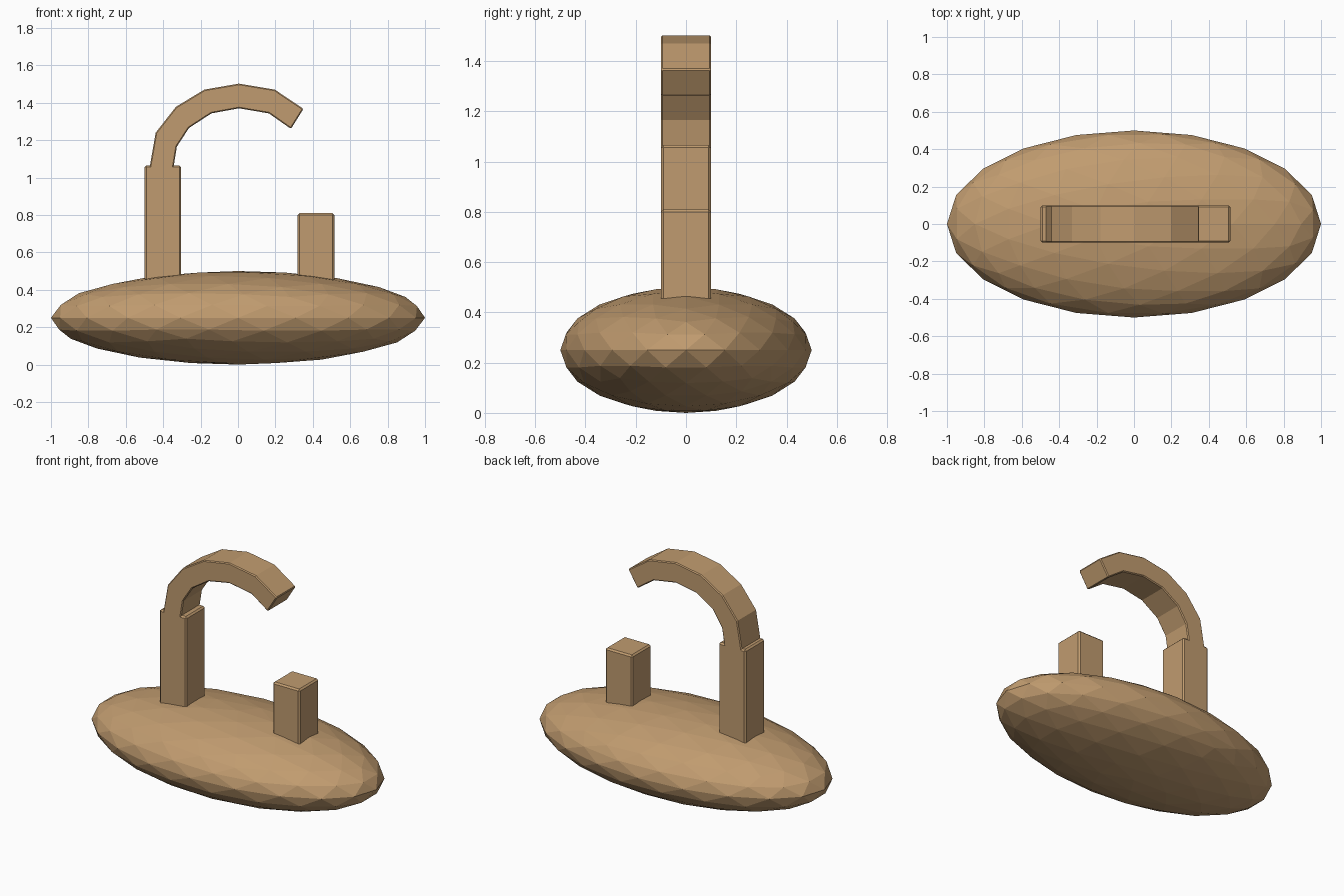
import bpy
import bmesh

cube = bpy.data.objects.get("Cube")
if cube:
    bpy.data.objects.remove(cube, do_unlink=True)

# Single tan material
tan = bpy.data.materials.new("warm tan")
tan.use_nodes = True
COLOUR = (0.53, 0.33, 0.16, 1)
tan.diffuse_color = COLOUR
tan.node_tree.nodes["Principled BSDF"].inputs["Base Color"].default_value = COLOUR

HALF_DEPTH = 0.1


def add_object(name, bm, bevel=0.0):
    bmesh.ops.recalc_face_normals(bm, faces=bm.faces)
    mesh = bpy.data.meshes.new(name)
    bm.to_mesh(mesh)
    bm.free()
    mesh.materials.append(tan)
    obj = bpy.data.objects.new(name, mesh)
    bpy.context.collection.objects.link(obj)
    if bevel:
        mod = obj.modifiers.new("Soft edges", "BEVEL")
        mod.width = bevel
        mod.segments = 1
        mod.limit_method = "ANGLE"
    return obj


def slab(name, outline, bevel=0.01):
    """Extrude a front outline of (x, z) points through the depth."""
    bm = bmesh.new()
    face = bm.faces.new([bm.verts.new((x, -HALF_DEPTH, z)) for x, z in outline])
    moved = bmesh.ops.extrude_face_region(bm, geom=[face])["geom"]
    verts = [v for v in moved if isinstance(v, bmesh.types.BMVert)]
    bmesh.ops.translate(bm, verts=verts, vec=(0, 2 * HALF_DEPTH, 0))
    return add_object(name, bm, bevel)


# Faceted oval base
bm = bmesh.new()
bmesh.ops.create_icosphere(bm, subdivisions=3, radius=1)
bmesh.ops.scale(bm, verts=bm.verts, vec=(1, 0.5, 0.25))
bmesh.ops.translate(bm, verts=bm.verts, vec=(0, 0, 0.25))
add_object("oval_base", bm)

# Tall and short posts
for name, x, top in (("tall_post", -0.402, 1.065), ("short_post", 0.417, 0.81)):
    lo, hi = x - 0.098, x + 0.098
    slab(name, [(lo, 0.3), (hi, 0.3), (hi, top), (lo, top)])

# Curved hook, built as faceted segments meeting at mitred joints
outer = [(-0.475, 1.04), (-0.44, 1.24), (-0.332, 1.378), (-0.18, 1.47),
         (0.005, 1.502), (0.197, 1.47), (0.35, 1.367)]
inner = [(-0.347, 1.04), (-0.327, 1.165), (-0.262, 1.265), (-0.142, 1.343),
         (0.005, 1.37), (0.165, 1.343), (0.283, 1.26)]
slab("curved_hook", outer + inner[::-1], 0.006)
